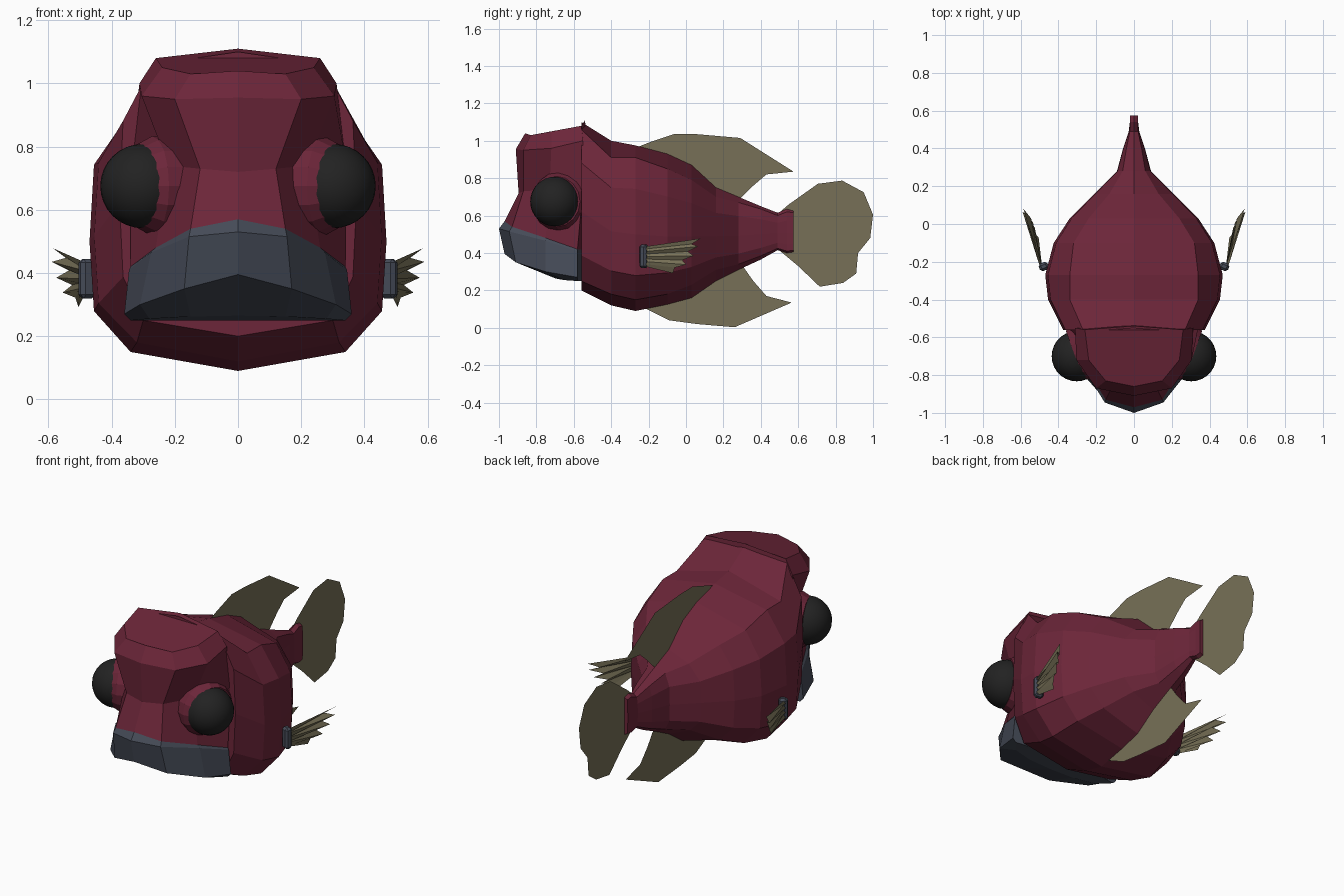
import bpy, bmesh, math
from mathutils import Vector, Matrix

if "Cube" in bpy.data.objects:
    bpy.data.objects.remove(bpy.data.objects["Cube"])


def material(name, rgb):
    m = bpy.data.materials.new(name)
    m.diffuse_color = (*rgb, 1)
    m.use_nodes = True
    m.node_tree.nodes["Principled BSDF"].inputs["Base Color"].default_value = m.diffuse_color
    return m


RED = material("dark red", (0.15, 0.019, 0.041))
SLATE = material("slate", (0.060, 0.070, 0.096))
TAN = material("olive tan", (0.185, 0.163, 0.095))
BLACK = material("eye black", (0.016, 0.016, 0.016))


def finish(name, bm, *mats, recalc=True):
    if recalc:
        bmesh.ops.recalc_face_normals(bm, faces=bm.faces[:])
    me = bpy.data.meshes.new(name)
    bm.to_mesh(me)
    bm.free()
    for m in mats:
        me.materials.append(m)
    ob = bpy.data.objects.new(name, me)
    bpy.context.collection.objects.link(ob)
    return ob


def loft(name, half_rings, mats, slate_from=99):
    """Skin half rings (first and last point on the centre line), mirrored in x."""
    bm = bmesh.new()
    rings = []
    for half in half_rings:
        full = half + [(-x, y, z) for x, y, z in half[-2:0:-1]]
        rings.append([bm.verts.new(p) for p in full])
    n = len(rings[0])
    for r in range(len(rings) - 1):
        a, b = rings[r], rings[r + 1]
        for i in range(n):
            j = (i + 1) % n
            f = bm.faces.new((a[i], a[j], b[j], b[i]))
            f.material_index = int(r >= slate_from)
    bm.faces.new(rings[0])
    end = bm.faces.new(rings[-1])
    end.material_index = int(slate_from < 99)
    return finish(name, bm, *mats)


# Body: y, top, shoulder x, shoulder z, half width, belly x, belly z, bottom
stations = [
    (-0.56, 1.10, 0.27, 1.06, 0.375, 0.30, 0.25, 0.20),
    (-0.40, 1.00, 0.34, 0.91, 0.455, 0.32, 0.18, 0.12),
    (-0.27, 0.975, 0.34, 0.91, 0.47, 0.34, 0.15, 0.09),
    (-0.10, 0.93, 0.32, 0.85, 0.425, 0.31, 0.18, 0.125),
    (0.03, 0.87, 0.24, 0.79, 0.34, 0.24, 0.23, 0.16),
    (0.16, 0.75, 0.13, 0.70, 0.21, 0.14, 0.31, 0.25),
    (0.28, 0.70, 0.06, 0.67, 0.09, 0.06, 0.34, 0.31),
    (0.40, 0.65, 0.04, 0.635, 0.058, 0.04, 0.385, 0.365),
    (0.49, 0.615, 0.022, 0.60, 0.028, 0.022, 0.425, 0.415),
    (0.54, 0.635, 0.02, 0.62, 0.022, 0.02, 0.41, 0.40),
    (0.575, 0.625, 0.02, 0.615, 0.022, 0.02, 0.415, 0.405),
]
rings = []
for y, top, sx, sz, w, bx, bz, bot in stations:
    side = [(w * k, y, bz + (sz - bz) * t)
            for k, t in ((0.97, 0.78), (1, 0.46), (0.97, 0.17))]
    rings.append([(0, y, top), (sx, y, sz), *side, (bx, y, bz), (0, y, bot)])
loft("body", rings, [RED])

# Head: horizontal rings from forehead to chin, lower ones form the beak
head = [
    [(0, -.86, 1.04), (.15, -.83, 1.03), (.24, -.72, 1.05), (.26, -.56, 1.08)],
    [(0, -.91, .955), (.20, -.87, .95), (.305, -.72, .96), (.312, -.55, 1.0)],
    [(0, -.895, .72), (.12, -.87, .73), (.22, -.73, .74), (.34, -.55, .76)],
    [(0, -.97, .57), (.15, -.93, .54), (.26, -.75, .48), (.34, -.58, .42)],
    [(0, -1.0, .53), (.155, -.945, .515), (.275, -.75, .465), (.345, -.58, .41)],
    [(0, -.97, .395), (.17, -.91, .35), (.31, -.75, .30), (.36, -.58, .27)],
    [(0, -.70, .265), (.15, -.69, .262), (.28, -.65, .255), (.34, -.58, .25)],
]
for i, ring in enumerate(head):
    ring.append((0, -0.54, 1.11) if i == 0 else (0, -0.53, ring[-1][2]))
loft("head_and_beak", head, [RED, SLATE], slate_from=3)

# Eyes with tilted round sockets
for s, side in ((1, "right"), (-1, "left")):
    tilt = math.radians(20)
    axis = Vector((s * math.cos(tilt), -math.sin(tilt), 0))
    turn = axis.to_track_quat('Z', 'Y').to_matrix().to_4x4()
    rim = Vector((s * 0.305, -0.69, 0.675))
    bm = bmesh.new()
    loops = []
    for r, d in ((0.155, -0.14), (0.158, -0.035), (0.135, 0.01)):
        mat = Matrix.Translation(rim + axis * d) @ turn
        loops.append([bm.verts.new(mat @ Vector((r * math.cos(a), r * math.sin(a), 0)))
                      for a in (2 * math.pi * k / 16 for k in range(16))])
    for a, b in zip(loops, loops[1:]):
        for k in range(16):
            bm.faces.new((a[k], a[(k + 1) % 16], b[(k + 1) % 16], b[k]))
    bm.faces.new(loops[0])
    bm.faces.new(loops[-1])
    finish(side + "_eye_socket", bm, RED)

    bm = bmesh.new()
    bmesh.ops.create_uvsphere(bm, u_segments=28, v_segments=16, radius=0.133,
                              matrix=Matrix.Translation((s * 0.303, -0.70, 0.675)))
    for f in bm.faces:
        f.smooth = True
    finish(side + "_eye", bm, BLACK)

    # Side fin cuff
    bm = bmesh.new()
    mat = (Matrix.Translation((s * 0.478, -0.225, 0.382))
           @ Matrix.Rotation(s * math.radians(-22), 4, 'Z')
           @ Matrix.Diagonal((0.05, 0.042, 0.125, 1)))
    bmesh.ops.create_cube(bm, size=1, matrix=mat)
    bmesh.ops.bevel(bm, geom=bm.edges[:], offset=0.012, segments=1, affect='EDGES')
    finish(side + "_fin_cuff", bm, SLATE)

    # Pleated side fin: alternating spikes and notches
    tips = [(.585, .08, .478), (.545, .03, .448), (.59, .065, .435), (.535, .01, .408),
            (.575, .04, .385), (.525, -.02, .362), (.555, .0, .338), (.515, -.06, .322),
            (.505, -.07, .292)]
    bm = bmesh.new()
    root = [bm.verts.new((s * (0.488 + 0.014 * (i % 2)), -0.215, 0.435 - 0.0135 * i))
            for i in range(len(tips))]
    tip = [bm.verts.new((s * x, y, z)) for x, y, z in tips]
    for i in range(len(tips) - 1):
        bm.faces.new((root[i], root[i + 1], tip[i + 1], tip[i]))
    finish(side + "_side_fin", bm, TAN)


# Thin flat fins on the centre line, outlines in (y, z)
def flat_fin(name, outline):
    bm = bmesh.new()
    f = bm.faces.new([bm.verts.new((0, y, z)) for y, z in outline])
    f.normal_update()
    if f.normal.x < 0:
        f.normal_flip()
    bmesh.ops.triangulate(bm, faces=[f])
    finish(name, bm, TAN, recalc=False)


flat_fin("back_fin", [(-.30, .95), (-.20, .99), (-.06, 1.037), (.06, 1.035), (.29, 1.015),
                      (.575, .835), (.43, .82), (.36, .76), (.29, .69), (.05, .78)])
flat_fin("belly_fin", [(-.27, .13), (-.21, .10), (-.09, .04), (.06, .02), (.26, .003),
                       (.565, .135), (.43, .17), (.36, .25), (.30, .335), (.05, .25)])
flat_fin("tail_fin", [(.48, .60), (.55, .66), (.705, .77), (.835, .787), (.95, .725),
                      (1.0, .605), (.985, .48), (.92, .40), (.91, .29), (.84, .24),
                      (.715, .22), (.60, .33), (.48, .43)])
